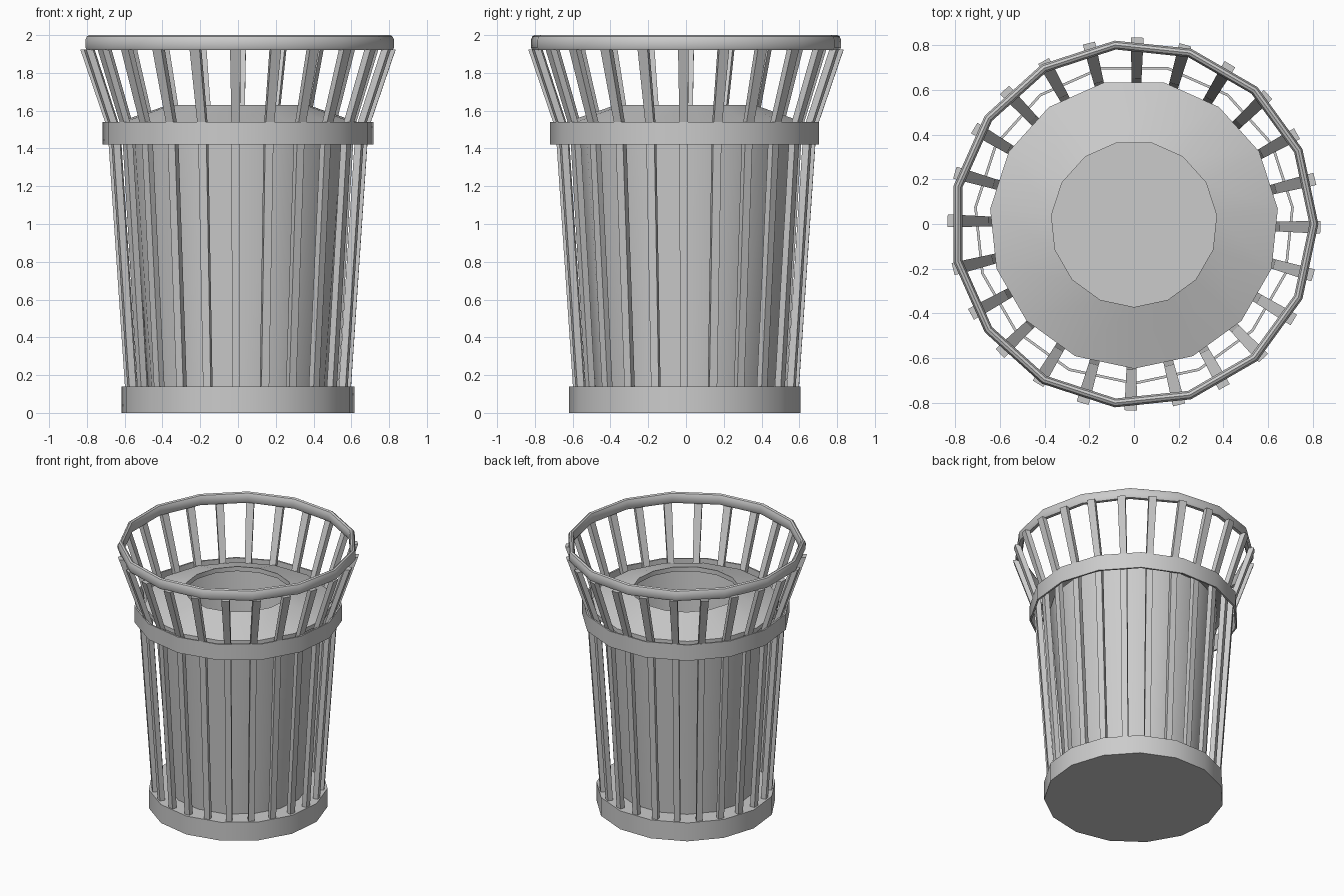
import bpy, bmesh, math
from mathutils import Matrix, Vector

SIDES = 15
SLATS = 24

cube = bpy.data.objects.get("Cube")
if cube:
    bpy.data.objects.remove(cube, do_unlink=True)

grey = bpy.data.materials.new("painted_grey")
grey.use_nodes = True
colour = (0.6, 0.6, 0.6, 1)
grey.diffuse_color = colour
grey.node_tree.nodes["Principled BSDF"].inputs["Base Color"].default_value = colour


def finish(name, bm, smooth=True):
    """Turn a bmesh into a named grey object."""
    bmesh.ops.recalc_face_normals(bm, faces=bm.faces)
    mesh = bpy.data.meshes.new(name)
    bm.to_mesh(mesh)
    bm.free()
    mesh.materials.append(grey)
    obj = bpy.data.objects.new(name, mesh)
    bpy.context.collection.objects.link(obj)
    if smooth:
        bpy.ops.object.select_all(action='DESELECT')
        obj.select_set(True)
        bpy.context.view_layer.objects.active = obj
        bpy.ops.object.shade_smooth_by_angle(angle=math.radians(35))
    return obj


def lathe(name, profile, start=-90):
    """Revolve a closed (radius, height) profile; zero radii collapse to the axis."""
    bm = bmesh.new()
    rings = []
    for i in range(SIDES):
        a = math.radians(start) + math.tau * i / SIDES
        rings.append([bm.verts.new((r * math.cos(a), r * math.sin(a), z)) for r, z in profile])
    for i, ring in enumerate(rings):
        after = rings[(i + 1) % SIDES]
        for j in range(len(profile)):
            k = (j + 1) % len(profile)
            if profile[j][0] or profile[k][0]:
                bm.faces.new((ring[j], after[j], after[k], ring[k]))
    bmesh.ops.remove_doubles(bm, verts=bm.verts, dist=1e-5)
    return finish(name, bm)


# Solid base and the hoop around the slats
lathe("base", [(0, 0), (0.62, 0), (0.62, 0.14), (0, 0.14)])
lathe("middle_band", [(0.708, 1.42), (0.72, 1.42), (0.72, 1.54), (0.708, 1.54)])

# Tapered inner drum, open at the top
lathe("inner_drum", [(0.48, 0.14), (0.58, 1.51), (0.57, 1.51), (0.47, 0.14)])

# Sloping lid with a round opening
lathe("lid", [(0.648, 1.505), (0.648, 1.535), (0.372, 1.63), (0.372, 1.595)])

# Rounded top rim
lathe("top_rim", [(0.818, 1.92), (0.826, 1.935), (0.826, 1.975), (0.818, 1.993), (0.806, 2.0),
                  (0.794, 1.993), (0.786, 1.975), (0.786, 1.935), (0.794, 1.92)], start=0)

# Bent slats: outer radius, height, width at each station
stations = [(0.597, 0.12, 0.042), (0.69, 1.5, 0.045), (0.835, 1.925, 0.055)]
thickness = 0.037
bm = bmesh.new()
for i in range(SLATS):
    turn = Matrix.Rotation(math.tau * i / SLATS - math.radians(1), 3, 'Z')
    loops = []
    for r, z, w in stations:
        corners = [(r, -w / 2), (r, w / 2), (r - thickness, w / 2), (r - thickness, -w / 2)]
        loops.append([bm.verts.new(turn @ Vector((x, y, z))) for x, y in corners])
    for low, high in zip(loops, loops[1:]):
        for j in range(4):
            k = (j + 1) % 4
            bm.faces.new((low[j], low[k], high[k], high[j]))
    bm.faces.new(loops[0])
    bm.faces.new(loops[-1])
finish("slats", bm, smooth=False)
